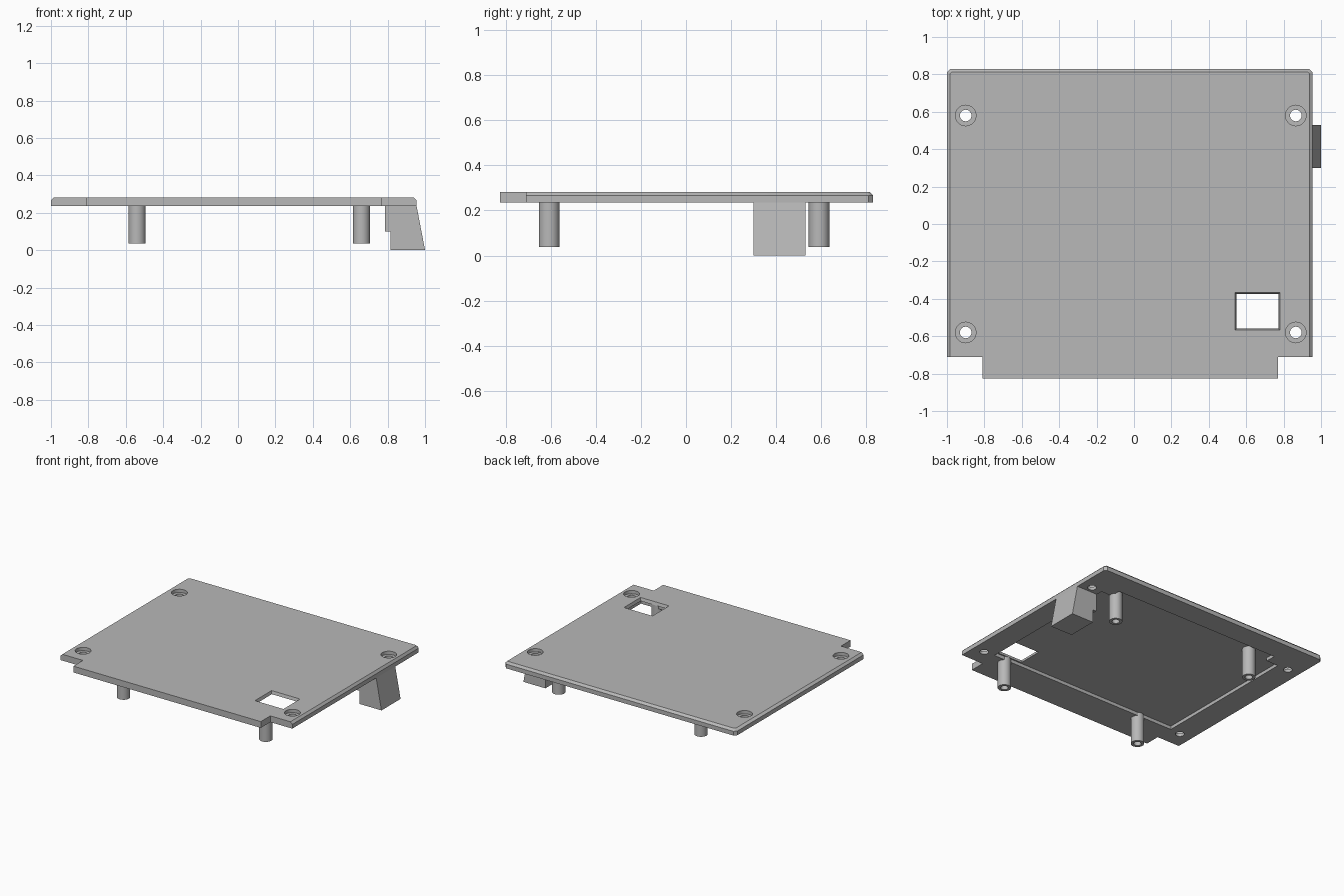
import bpy, bmesh
from mathutils import Matrix

cube = bpy.data.objects.get("Cube")
if cube:
    bpy.data.objects.remove(cube, do_unlink=True)

grey = bpy.data.materials.new("plain grey")
grey.use_nodes = True
grey.diffuse_color = (0.48, 0.48, 0.48, 1)
grey.node_tree.nodes["Principled BSDF"].inputs["Base Color"].default_value = grey.diffuse_color

BOTTOM, TOP, RECESS = 0.235, 0.283, 0.26
BEVEL = 0.016


def finish(name, bm):
    bmesh.ops.recalc_face_normals(bm, faces=bm.faces[:])
    mesh = bpy.data.meshes.new(name)
    bm.to_mesh(mesh)
    bm.free()
    mesh.materials.append(grey)
    obj = bpy.data.objects.new(name, mesh)
    bpy.context.collection.objects.link(obj)
    return obj


def prism(points, shift):
    """Extrude a closed outline of 3D points along a vector."""
    bm = bmesh.new()
    face = bm.faces.new([bm.verts.new(p) for p in points])
    new = bmesh.ops.extrude_face_region(bm, geom=[face])["geom"]
    bmesh.ops.translate(bm, vec=shift, verts=[g for g in new if isinstance(g, bmesh.types.BMVert)])
    return bm


def cylinder(name, x, y, low, high, radius):
    bm = bmesh.new()
    bmesh.ops.create_cone(bm, cap_ends=True, segments=40, radius1=radius, radius2=radius,
                          depth=high - low, matrix=Matrix.Translation((x, y, (low + high) / 2)))
    return finish(name, bm)


def cut(target, cutter):
    cutter.hide_render = True
    mod = target.modifiers.new("cut", "BOOLEAN")
    mod.operation, mod.solver, mod.object = "DIFFERENCE", "EXACT", cutter
    bpy.context.view_layer.objects.active = target
    with bpy.context.temp_override(object=target, active_object=target):
        bpy.ops.object.modifier_apply(modifier=mod.name)
    bpy.data.objects.remove(cutter, do_unlink=True)


def smooth(obj):
    bpy.ops.object.select_all(action="DESELECT")
    obj.select_set(True)
    bpy.context.view_layer.objects.active = obj
    bpy.ops.object.shade_smooth_by_angle(angle=0.6)


# Cover plate: notched front corners, clipped back corners, bevelled sides and back
outline = [(-0.81, -0.825), (0.77, -0.825), (0.77, -0.71), (0.955, -0.71), (0.955, 0.81),
           (0.935, 0.83), (-0.98, 0.83), (-1, 0.81), (-1, -0.71), (-0.81, -0.71)]
bm = prism([(x, y, BOTTOM) for x, y in outline], (0, 0, TOP - BOTTOM))


def on_rim(e):
    mid = (e.verts[0].co + e.verts[1].co) / 2
    level = all(v.co.z > TOP - 0.001 for v in e.verts)
    return level and (mid.x < -0.985 or mid.x > 0.94 or mid.y > 0.8)


bmesh.ops.bevel(bm, geom=[e for e in bm.edges if on_rim(e)], offset=BEVEL,
                segments=1, affect="EDGES")
plate = finish("cover_plate", bm)

# Shallow recess under the plate, stepped at its back corners
inner = [(-0.81, -0.57), (0.78, -0.57), (0.78, 0.58), (0.69, 0.58), (0.69, 0.66),
         (-0.71, 0.66), (-0.71, 0.58), (-0.81, 0.58)]
cut(plate, finish("recess_cutter", prism([(x, y, 0.1) for x, y in inner], (0, 0, RECESS - 0.1))))

# Tapered rectangular window
bm = bmesh.new()
bmesh.ops.create_cube(bm, size=1)
for v in bm.verts:
    grow = 0.006 if v.co.z > 0 else -0.016
    v.co.x = 0.66 + (0.118 + grow) * (1 if v.co.x > 0 else -1)
    v.co.y = -0.467 + (0.098 + grow) * (1 if v.co.y > 0 else -1)
    v.co.z = 0.295 if v.co.z > 0 else 0.225
cut(plate, finish("window_cutter", bm))

# Counterbored screw holes
for x in (-0.9, 0.865):
    for y in (-0.58, 0.58):
        cut(plate, cylinder("hole_cutter", x, y, 0.2, 0.3, 0.031))
        cut(plate, cylinder("counterbore_cutter", x, y, 0.258, 0.3, 0.055))
smooth(plate)

# Hollow-ended support posts
for side, x in (("right", -0.54), ("left", 0.66)):
    for end, y in (("front", -0.607), ("back", 0.59)):
        post = cylinder(f"{end}_{side}_post", x, y, 0.037, RECESS + 0.005, 0.046)
        cut(post, cylinder("bore_cutter", x, y, 0, 0.2, 0.026))
        smooth(post)

# Side block with a stepped inner face and sloping outer face
profile = [(0.785, 0.262), (0.785, 0.1), (0.815, 0.1), (0.815, 0), (1, 0),
           (0.955, BOTTOM), (0.95, 0.262)]
finish("side_block", prism([(x, 0.3, z) for x, z in profile], (0, 0.23, 0)))
